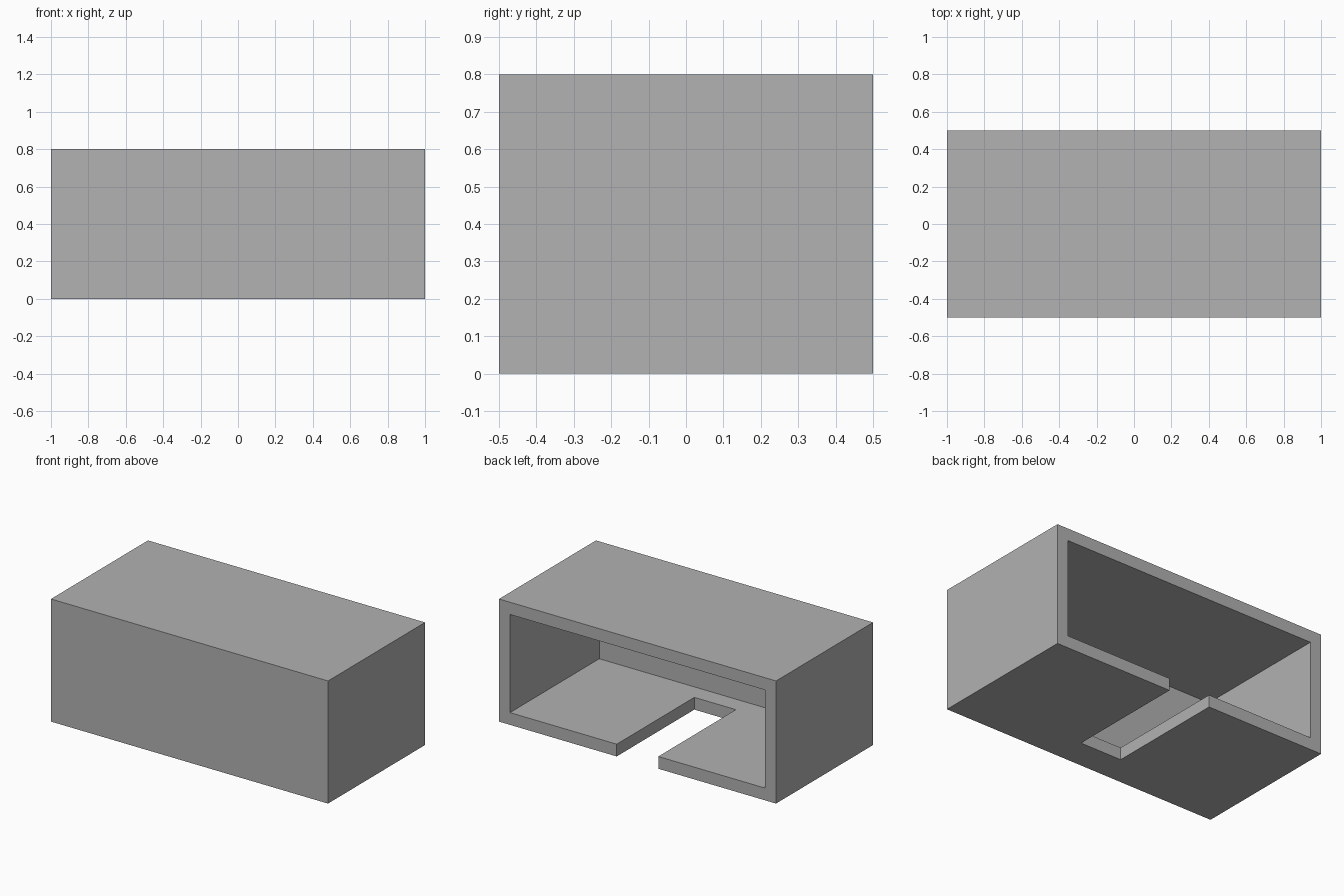
import bpy
import bmesh

cube = bpy.data.objects.get("Cube")
if cube:
    bpy.data.objects.remove(cube, do_unlink=True)

# Overall size, wall thickness and floor slot
HALF_X, HALF_Y, HEIGHT, WALL = 1.0, 0.5, 0.8, 0.08
SLOT_HALF, SLOT_END = 0.15, -0.3

grey = bpy.data.materials.new("plain grey")
grey.use_nodes = True
colour = (0.445, 0.445, 0.445, 1)
grey.diffuse_color = colour
grey.node_tree.nodes["Principled BSDF"].inputs["Base Color"].default_value = colour


def extrude_profile(name, points, direction):
    """Make a solid by extruding a closed outline along a vector."""
    bm = bmesh.new()
    face = bm.faces.new([bm.verts.new(p) for p in points])
    result = bmesh.ops.extrude_face_region(bm, geom=[face], use_keep_orig=True)
    moved = [g for g in result["geom"] if isinstance(g, bmesh.types.BMVert)]
    bmesh.ops.translate(bm, verts=moved, vec=direction)
    bmesh.ops.recalc_face_normals(bm, faces=bm.faces)
    mesh = bpy.data.meshes.new(name)
    bm.to_mesh(mesh)
    bm.free()
    mesh.materials.append(grey)
    obj = bpy.data.objects.new(name, mesh)
    bpy.context.collection.objects.link(obj)
    return obj


def box(name, low, high):
    (x0, y0, z0), (x1, y1, z1) = low, high
    outline = [(x0, y0, z0), (x1, y0, z0), (x1, y1, z0), (x0, y1, z0)]
    return extrude_profile(name, outline, (0, 0, z1 - z0))


# Housing shell
housing = box("housing", (-HALF_X, -HALF_Y, 0), (HALF_X, HALF_Y, HEIGHT))

# Cavity open at the back, and slot through the floor
cavity = box("cavity_cutter", (WALL - HALF_X, WALL - HALF_Y, WALL),
             (HALF_X - WALL, HALF_Y + WALL, HEIGHT - WALL))
slot = box("slot_cutter", (-SLOT_HALF, SLOT_END, -WALL),
           (SLOT_HALF, HALF_Y + WALL, HEIGHT / 2))

for cutter in (cavity, slot):
    cutter.hide_render = True
    cutter.hide_viewport = True
    cutter.display_type = 'WIRE'
    cut = housing.modifiers.new(cutter.name, 'BOOLEAN')
    cut.operation = 'DIFFERENCE'
    cut.solver = 'EXACT'
    cut.object = cutter
